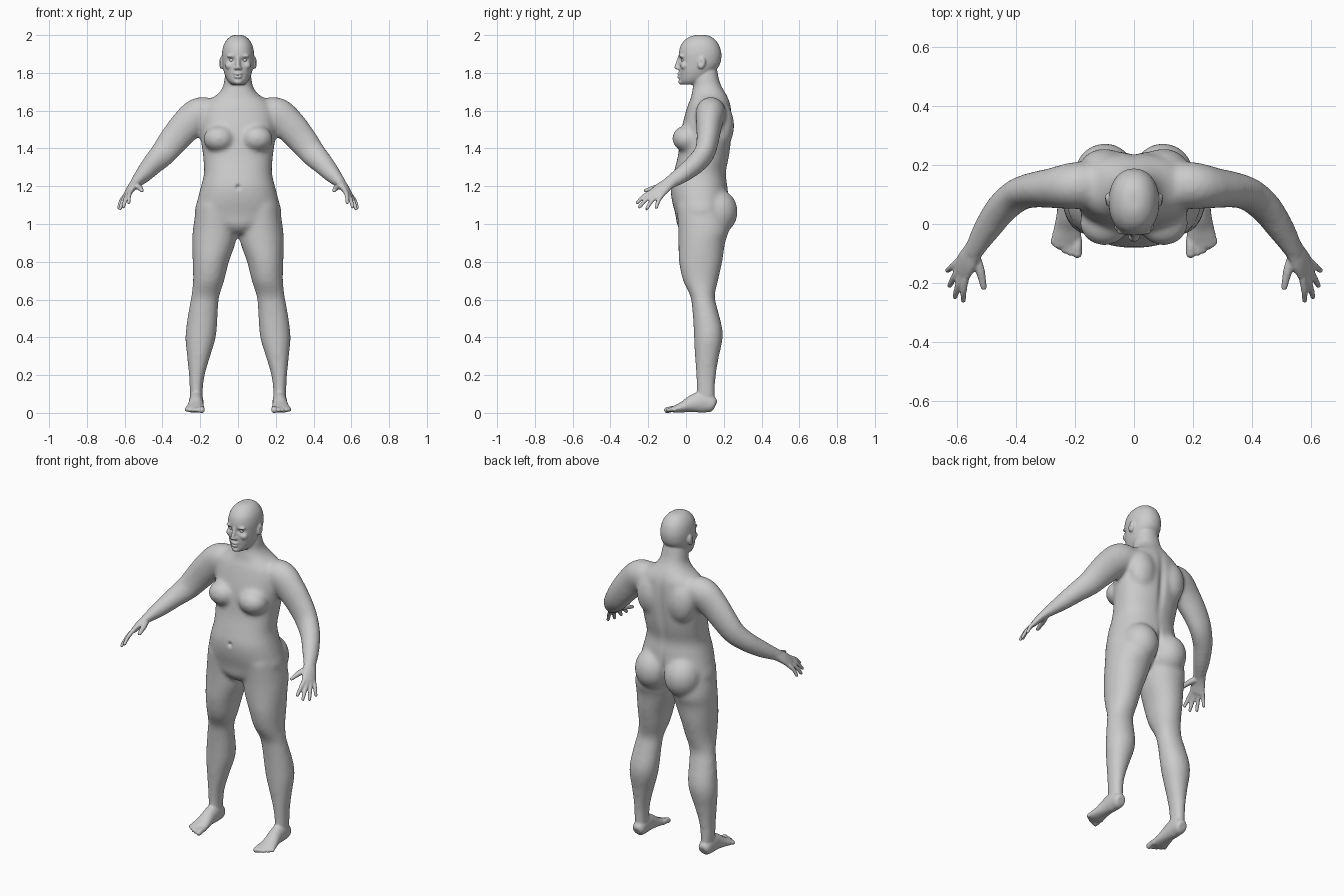
import bpy, bmesh, math
from mathutils import Vector, Matrix


def spline(rows, k=4):
    # Catmull-Rom interpolation of section rows
    out = []
    for i in range(len(rows) - 1):
        p = [rows[max(0, min(len(rows) - 1, i + j))] for j in (-1, 0, 1, 2)]
        for s in range(k):
            t = s / k
            out.append([b + 0.5 * t * (c - a + t * (2*a - 5*b + 4*c - d + t * (3*(b - c) + d - a)))
                        for a, b, c, d in zip(*p)])
    return out + [list(rows[-1])]


def loft(bm, rings):
    vs = [[bm.verts.new(p) for p in r] for r in rings]
    n = len(vs[0])
    for a, b in zip(vs, vs[1:]):
        for i in range(n):
            bm.faces.new((a[i], a[(i + 1) % n], b[(i + 1) % n], b[i]))
    bm.faces.new(vs[0])
    bm.faces.new(vs[-1])


def oval(n, p):
    f = lambda v: math.copysign(abs(v) ** (2 / p), v)
    return [(f(math.cos(2*math.pi*i/n)), f(math.sin(2*math.pi*i/n))) for i in range(n)]


def stack(bm, rows, p=2.2):
    # rows: z, x min, x max, y front, y back
    loft(bm, [[Vector(((l + r)/2 + (r - l)/2*c, (f + b)/2 + (b - f)/2*s, z)) for c, s in oval(36, p)]
              for z, l, r, f, b in spline(rows)])


def tube(bm, rows, ref, n=24):
    # rows: x, y, z, radius along ref, radius across; rounded far end
    rows = spline(rows)
    pts = [Vector(r[:3]) for r in rows]
    rings = []
    for i, r in enumerate(rows):
        t = (pts[min(i + 1, len(pts) - 1)] - pts[max(i - 1, 0)]).normalized()
        u = Vector(ref)
        u = (u - u.dot(t) * t).normalized()
        v = t.cross(u)
        rings.append([pts[i] + u*c*r[3] + v*s*r[4] for c, s in oval(n, 2)])
    loft(bm, rings)
    m = min(rows[-1][3:])
    blob(bm, pts[-1], (m, m, m))


def blob(bm, c, r, tilt=0):
    m = Matrix.Translation(c) @ Matrix.Rotation(tilt, 4, 'X') @ Matrix.Diagonal((*r, 1))
    bmesh.ops.create_uvsphere(bm, u_segments=24, v_segments=16, radius=1, matrix=m)


def mirror(bm):
    d = bmesh.ops.duplicate(bm, geom=bm.verts[:] + bm.edges[:] + bm.faces[:])
    for v in d['geom']:
        if isinstance(v, bmesh.types.BMVert):
            v.co.x *= -1


def fuse(bm, ob, voxel, steps):
    # merge overlapping volumes into one skin and soften it
    bmesh.ops.recalc_face_normals(bm, faces=bm.faces)
    bm.to_mesh(ob.data)
    bm.free()
    m = ob.modifiers.new("skin", 'REMESH')
    m.mode = 'VOXEL'
    m.voxel_size = voxel
    m.use_smooth_shade = True
    s = ob.modifiers.new("soften", 'SMOOTH')
    s.factor, s.iterations = 0.5, steps
    for name in ("skin", "soften"):
        bpy.ops.object.modifier_apply(modifier=name)


body = bpy.data.objects.new("body", bpy.data.meshes.new("body"))
bpy.context.collection.objects.link(body)
bpy.context.view_layer.objects.active = body
body.select_set(True)

# Stage one: large soft masses
bm = bmesh.new()
# leg
stack(bm, [(1.10, .02, .218, -.05, .2), (.98, .004, .238, -.042, .228), (.90, .013, .242, -.04, .207),
           (.8, .048, .24, -.037, .192), (.7, .073, .238, -.016, .17), (.62, .098, .247, .022, .153),
           (.55, .106, .26, .033, .167), (.45, .111, .275, .04, .192), (.38, .122, .278, .043, .192),
           (.3, .147, .27, .047, .175), (.2, .176, .26, .053, .159), (.12, .186, .256, .056, .155),
           (.04, .185, .252, .05, .155)], 2.1)
# arm
tube(bm, [(.12, .135, 1.59, .075, .07), (.2, .13, 1.583, .08, .09), (.27, .122, 1.525, .069, .088),
          (.34, .115, 1.445, .06, .079), (.395, .097, 1.375, .055, .07), (.45, .05, 1.318, .053, .058),
          (.5, -.02, 1.262, .047, .046), (.54, -.085, 1.22, .038, .031), (.55, -.1, 1.208, .037, .028)], (0, 1, 0))
# breast, buttock and shoulder blade
blob(bm, (.1, .004, 1.45), (.084, .078, .07), -.25)
blob(bm, (.098, .165, 1.065), (.105, .109, .12))
blob(bm, (.1, .19, 1.52), (.085, .065, .12))
mirror(bm)
# torso with neck
torso = [(1.85, .055, .05, .16), (1.78, .071, .037, .172), (1.73, .078, .037, .188), (1.69, .105, .03, .212),
         (1.665, .14, .025, .225), (1.63, .18, .01, .237), (1.57, .198, -.008, .243), (1.5, .2, -.025, .244),
         (1.42, .193, -.035, .238), (1.35, .184, -.045, .228), (1.27, .18, -.066, .212), (1.2, .196, -.081, .22),
         (1.13, .214, -.076, .225), (1.05, .226, -.056, .215), (.99, .14, -.045, .17), (.95, .05, -.01, .11)]
stack(bm, [(z, -r, r, f, b) for z, r, f, b in torso], 2.25)
fuse(bm, body, .012, 9)

# Stage two: head, hands and feet
bm = bmesh.new()
# palm, fingers and thumb
tube(bm, [(.535, -.077, 1.224, .036, .029), (.55, -.1, 1.208, .037, .025), (.566, -.127, 1.188, .042, .021),
          (.583, -.157, 1.16, .044, .016), (.588, -.165, 1.152, .041, .012)], (.42, .85, -.3))
tips = [(.578, -.258, 1.113), (.606, -.246, 1.091), (.624, -.208, 1.081), (.631, -.157, 1.088)]
for i, tip in enumerate(tips):
    a = Vector((.584, -.156, 1.16)) + Vector((.42, .85, -.3)) * (.0215 * (i - 1.5))
    b = Vector(tip)
    mid = (a + b) / 2 + Vector((.003, -.003, .005))
    tube(bm, [(*a, .013, .013), (*mid, .0115, .0115), (*b, .0095, .0095)], (.9, .3, 0), 14)
tube(bm, [(.545, -.1, 1.205, .02, .018), (.522, -.155, 1.194, .0165, .0155), (.509, -.215, 1.177, .0105, .0105)],
     (1, 0, 0), 14)
# foot and toes
foot = [(.155, .22, .022, .015, .06), (.14, .22, .035, .002, .085), (.09, .221, .038, 0, .115),
        (.04, .222, .039, .002, .098), (-.01, .225, .045, .002, .064), (-.05, .228, .051, 0, .043),
        (-.078, .229, .046, .004, .03)]
tube(bm, [(x, y, (lo + hi) / 2, rx, (hi - lo) / 2) for y, x, rx, lo, hi in foot], (1, 0, 0))
for i in range(5):
    r = .0135 - .0012 * i + (.003 if i == 0 else 0)
    x = .192 + .0195 * i + (.004 if i else 0)
    tube(bm, [(x, -.05, .02, r, r), (x, -.075 + .004*i, .02, r, r), (x, -.1 + .0015*i + .002*i*i, .0145, r, r)],
         (1, 0, 0), 14)
# ear, brow, cheek and nostril
blob(bm, (.088, .083, 1.853), (.013, .021, .033), -.2)
blob(bm, (.034, -.022, 1.889), (.028, .016, .008))
blob(bm, (.044, -.008, 1.838), (.024, .022, .022))
blob(bm, (.012, -.043, 1.825), (.009, .012, .009))
mirror(bm)
# skull and jaw
skull = [(2.0, .02, .05, .105), (1.993, .039, .025, .13), (1.975, .06, -.005, .155), (1.945, .077, -.028, .176),
         (1.905, .085, -.038, .187), (1.87, .085, -.037, .186), (1.84, .082, -.036, .177),
         (1.81, .076, -.036, .155), (1.78, .066, -.033, .13), (1.755, .052, -.031, .105), (1.738, .033, -.02, .07)]
stack(bm, [(z, -r, r, f, b) for z, r, f, b in skull], 2.15)
# nose, lips and chin
tube(bm, [(0, -.03, 1.885, .009, .012), (0, -.044, 1.85, .011, .011), (0, -.051, 1.829, .012, .011)], (1, 0, 0), 16)
blob(bm, (0, -.035, 1.795), (.023, .013, .008))
blob(bm, (0, -.034, 1.779), (.02, .013, .009))
blob(bm, (0, -.022, 1.753), (.024, .019, .016))
bm.from_mesh(body.data)
fuse(bm, body, .0055, 4)


# Sculpted hollows: centre, reach per axis, push
def push(c, reach, move):
    c, move = Vector(c), Vector(move)
    for v in body.data.vertices:
        d = v.co - c
        q = sum((d[i] / reach[i]) ** 2 for i in range(3))
        if q < 6:
            v.co += move * math.exp(-q)


for s in (1, -1):
    push((s*.034, -.03, 1.869), (.019, .03, .012), (0, .011, 0))
    push((s*.104, .078, 1.855), (.02, .01, .017), (-s*.007, 0, 0))
push((0, -.045, 1.787), (.021, .02, .003), (0, .005, 0))
push((0, -.08, 1.195), (.011, .03, .012), (0, .014, 0))
push((0, .24, 1.45), (.022, .06, .16), (0, -.012, 0))
push((0, .22, 1.05), (.014, .07, .09), (0, -.02, 0))
body.data.update()
bpy.ops.object.shade_smooth()

# Eyes
for side, s in (("left", 1), ("right", -1)):
    bpy.ops.mesh.primitive_uv_sphere_add(segments=20, ring_count=12, radius=.0135, location=(s*.034, -.011, 1.868))
    bpy.context.object.name = side + "_eye"
    bpy.ops.object.shade_smooth()
